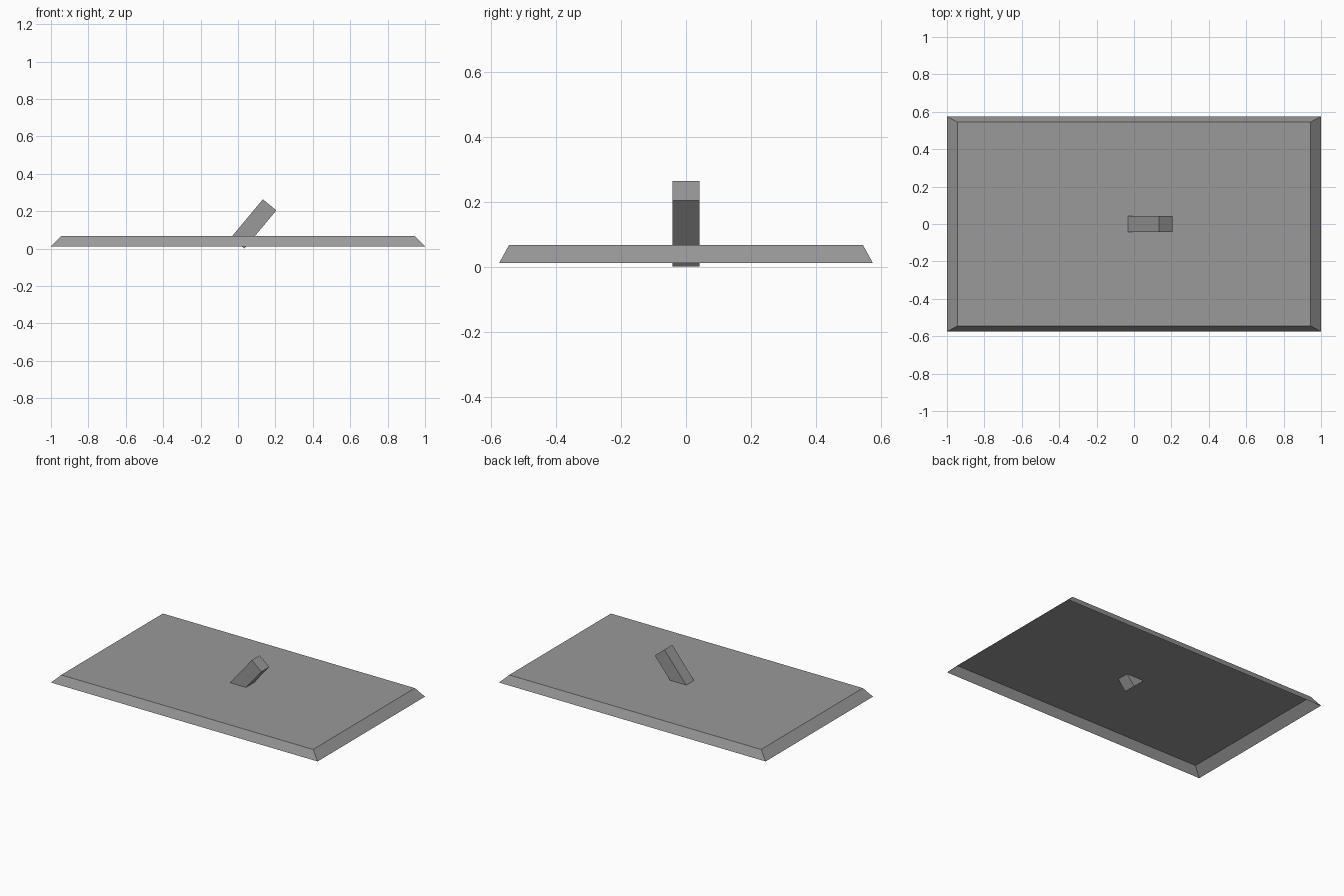
import bpy, bmesh

if "Cube" in bpy.data.objects:
    bpy.data.objects.remove(bpy.data.objects["Cube"])

# Dark grey shared by both parts
grey = bpy.data.materials.new("dark_grey")
grey.diffuse_color = (0.32, 0.32, 0.32, 1.0)
grey.use_nodes = True
grey.node_tree.nodes["Principled BSDF"].inputs["Base Color"].default_value = grey.diffuse_color


def make_object(name, bm):
    bmesh.ops.recalc_face_normals(bm, faces=bm.faces)
    mesh = bpy.data.meshes.new(name)
    bm.to_mesh(mesh)
    bm.free()
    mesh.materials.append(grey)
    obj = bpy.data.objects.new(name, mesh)
    bpy.context.collection.objects.link(obj)
    return obj


def loft(bm, lower, upper):
    """Join two matching loops with side faces."""
    a = [bm.verts.new(p) for p in lower]
    b = [bm.verts.new(p) for p in upper]
    for i in range(len(a)):
        j = (i + 1) % len(a)
        bm.faces.new((a[i], a[j], b[j], b[i]))
    return a, b


def rectangle(x, y, z):
    return [(-x, -y, z), (x, -y, z), (x, y, z), (-x, y, z)]


# Wall plate: thin shell with sloped rim, open underneath
bm = bmesh.new()
rim, top = loft(bm, rectangle(1.0, 0.575, 0.012), rectangle(0.945, 0.545, 0.067))
bm.faces.new(top)
make_object("wall_plate", bm)

# Toggle lever: slanted block passing through the plate
profile = [(0.034, 0.0), (0.205, 0.204), (0.133, 0.264), (-0.036, 0.061)]
bm = bmesh.new()
front, back = loft(bm, [(x, -0.042, z) for x, z in profile],
                   [(x, 0.042, z) for x, z in profile])
bm.faces.new(front)
bm.faces.new(back)
make_object("toggle_lever", bm)
